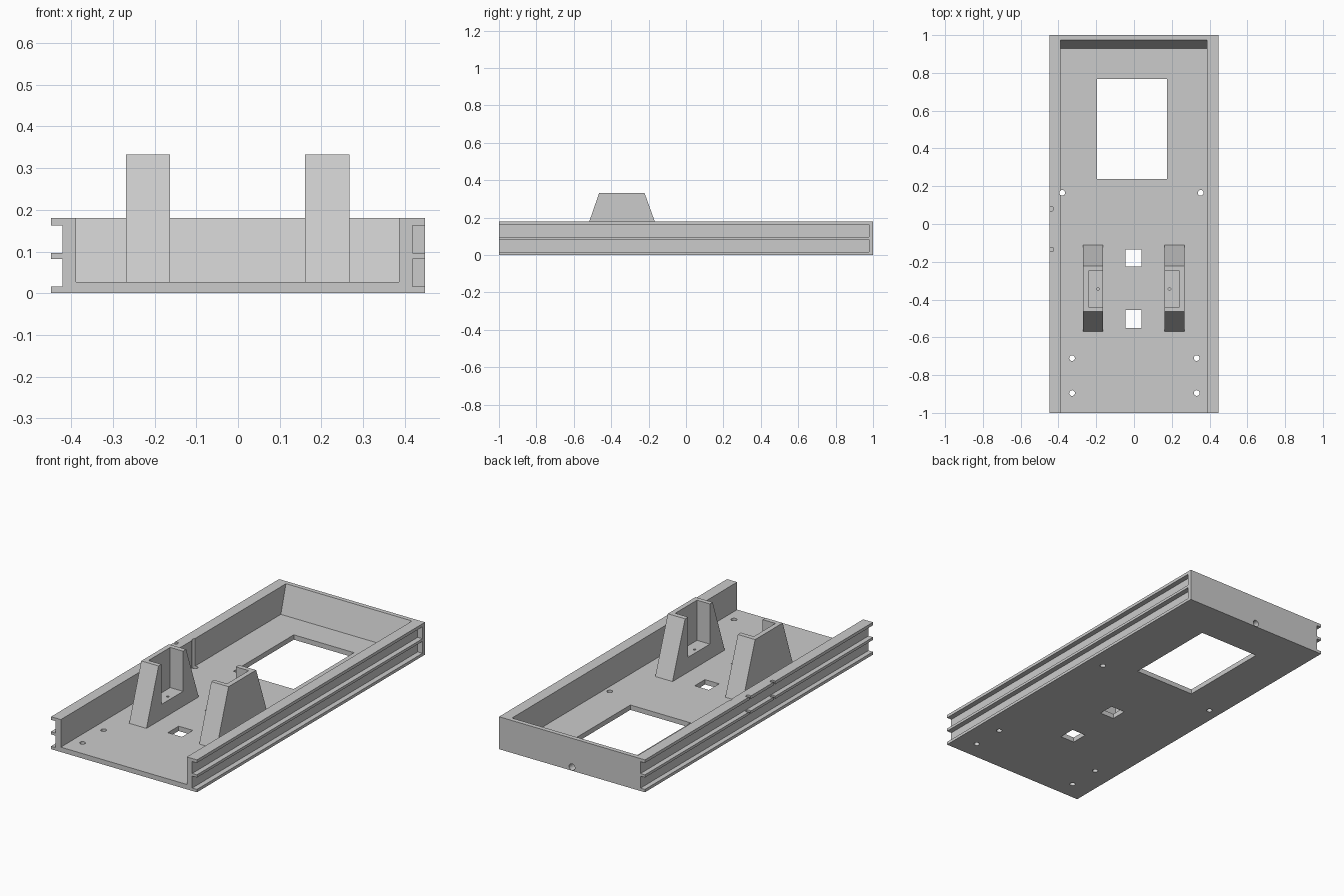
import bpy
import bmesh
from mathutils import Vector

if "Cube" in bpy.data.objects:
    bpy.data.objects.remove(bpy.data.objects["Cube"])

grey = bpy.data.materials.new("plain grey")
grey.use_nodes = True
colour = (0.6, 0.6, 0.6, 1)
grey.diffuse_color = colour
grey.node_tree.nodes["Principled BSDF"].inputs["Base Color"].default_value = colour


def finish(name, bm):
    bmesh.ops.recalc_face_normals(bm, faces=bm.faces)
    mesh = bpy.data.meshes.new(name)
    bm.to_mesh(mesh)
    bm.free()
    mesh.materials.append(grey)
    obj = bpy.data.objects.new(name, mesh)
    bpy.context.collection.objects.link(obj)
    return obj


def prism(name, x0, x1, profile):
    """Extrude a (y, z) profile from x0 to x1."""
    bm = bmesh.new()
    face = bm.faces.new([bm.verts.new((x0, y, z)) for y, z in profile])
    new = bmesh.ops.extrude_face_region(bm, geom=[face])["geom"]
    bmesh.ops.translate(bm, vec=(x1 - x0, 0, 0),
                        verts=[v for v in new if isinstance(v, bmesh.types.BMVert)])
    return finish(name, bm)


def box(name, x0, x1, y0, y1, z0, z1):
    return prism(name, x0, x1, [(y0, z0), (y1, z0), (y1, z1), (y0, z1)])


def rod(name, start, end, radius):
    """Round rod between two points."""
    a, b = Vector(start), Vector(end)
    bm = bmesh.new()
    bmesh.ops.create_cone(bm, cap_ends=True, segments=24, radius1=radius,
                          radius2=radius, depth=(b - a).length)
    turn = (b - a).to_track_quat('Z', 'Y').to_matrix()
    bmesh.ops.rotate(bm, verts=bm.verts, matrix=turn)
    bmesh.ops.translate(bm, verts=bm.verts, vec=(a + b) / 2)
    return finish(name, bm)


def cut(target, cutter):
    mod = target.modifiers.new("cut", 'BOOLEAN')
    mod.operation = 'DIFFERENCE'
    mod.solver = 'EXACT'
    mod.object = cutter
    cutter.hide_render = True
    bpy.context.view_layer.objects.active = target
    bpy.ops.object.modifier_apply(modifier=mod.name)
    bpy.data.objects.remove(cutter)


FLOOR, TOP, HALF = 0.027, 0.18, 0.448

# Tray: open front, sloped inner face on the back wall
tray = box("tray", -HALF, HALF, -1, 1, 0, TOP)
cut(tray, prism("cavity", -0.388, 0.386,
                [(-1.1, FLOOR), (0.93, FLOOR), (0.975, TOP), (0.975, 0.3), (-1.1, 0.3)]))

# Twin grooves along each side; the left ones stop short of the back
for z0 in (0.016, 0.097):
    cut(tray, box("groove", -0.5, -0.421, -1.1, 1.1, z0, z0 + 0.066))
    cut(tray, box("groove", 0.419, 0.5, -1.1, 0.978, z0, z0 + 0.066))

# Rectangular floor openings
for x0, x1, y0, y1 in ((-0.195, 0.175, 0.238, 0.768),
                       (-0.046, 0.041, -0.225, -0.135),
                       (-0.046, 0.041, -0.55, -0.455)):
    cut(tray, box("opening", x0, x1, y0, y1, -0.1, 0.1))

# Screw holes
for x, y in ((-0.328, -0.71), (0.332, -0.71), (-0.328, -0.895), (0.332, -0.895),
             (-0.38, 0.165), (0.353, 0.165)):
    cut(tray, rod("hole", (x, y, -0.1), (x, y, 0.3), 0.015))

# Wire notches through the upper ribs of the right side
for y in (0.08, -0.135):
    cut(tray, rod("notch", (-0.437, y, 0.05), (-0.437, y, 0.3), 0.012))

# Cable socket low in the back wall
cut(tray, rod("socket", (0, 0.95, 0.02), (0, 1.1, 0.02), 0.018))

# Tapered towers with pockets that face each other
for name, side, inner, outer in (("right_tower", -1, 0.163, 0.269),
                                 ("left_tower", 1, 0.161, 0.267)):
    tower = prism(name, side * inner, side * outer,
                  [(-0.57, FLOOR), (-0.112, FLOOR), (-0.222, 0.333), (-0.464, 0.333)])
    xs = sorted((side * (inner - 0.05), side * (inner + 0.079)))
    cut(tower, box("pocket", *xs, -0.439, -0.249, 0.11, 0.5))
    x = side * (inner + 0.027)
    cut(tower, rod("pilot_hole", (x, -0.344, 0.06), (x, -0.344, 0.2), 0.007))
